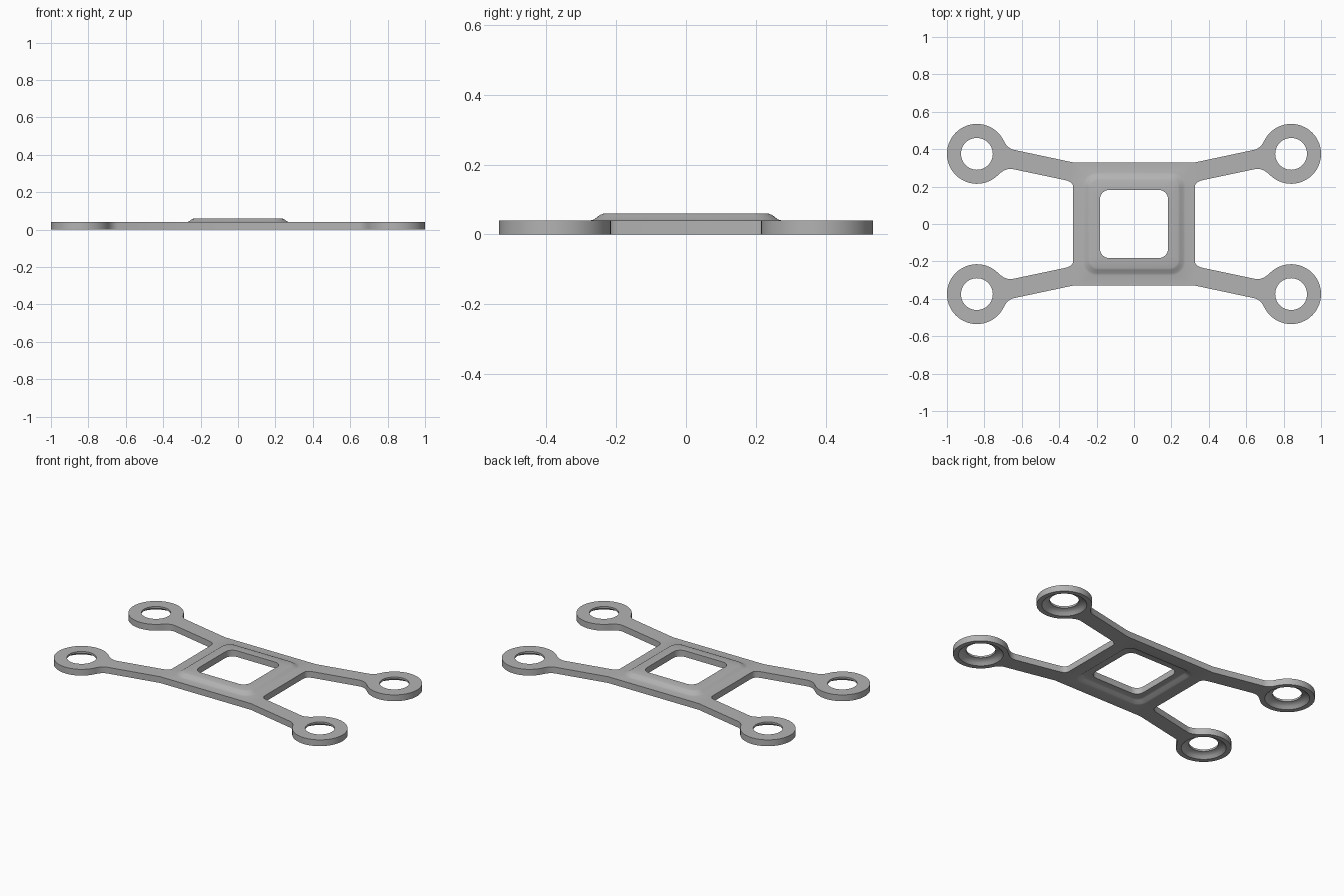
import bpy, bmesh, math
from mathutils import Vector

if "Cube" in bpy.data.objects:
    bpy.data.objects.remove(bpy.data.objects["Cube"])

THICK = 0.04
RING = Vector((0.84, 0.375))
RING_R = 0.16
MIRRORS = [(1, 1), (-1, 1), (-1, -1), (1, -1)]


def arc(center, radius, start, end, steps):
    """Points on an arc, angles in degrees."""
    angles = [math.radians(start + (end - start) * i / steps) for i in range(steps + 1)]
    return [center + radius * Vector((math.cos(a), math.sin(a))) for a in angles]


def fillet(a, corner, b, steps=6):
    """Soft curve from a to b that rounds off the corner."""
    a, c, b = Vector(a), Vector(corner), Vector(b)
    ts = [i / steps for i in range(steps + 1)]
    return [a * (1 - t) ** 2 + c * 2 * t * (1 - t) + b * t * t for t in ts]


def rounded_square(half, radius):
    points = []
    for i, (sx, sy) in enumerate(MIRRORS):
        corner = Vector((sx, sy)) * (half - radius)
        points += arc(corner, radius, 90 * i, 90 * i + 90, 8)
    return points


def frame_outline():
    """One arm with its ring, mirrored to all four corners."""
    pad = arc(RING, RING_R, 225, 515, 56)
    arm = fillet((0.325, 0.195), (0.325, 0.226), (0.37, 0.235))
    arm += fillet((0.645, 0.293), (0.687, 0.302), pad[0])
    arm += pad[1:-1]
    arm += fillet(pad[-1], (0.676, 0.403), (0.64, 0.396))
    arm.append(Vector((0.32, 0.328)))
    points = []
    for sx, sy in MIRRORS:
        part = [Vector((p.x * sx, p.y * sy)) for p in arm]
        points += part if sx * sy > 0 else part[::-1]
    return points


def add_loop(bm, points, z):
    return [bm.verts.new((p.x, p.y, z)) for p in points]


def loft(bm, sections):
    """Join a series of (points, height) loops; return the first and last."""
    loops = [add_loop(bm, points, z) for points, z in sections]
    for a, b in zip(loops, loops[1:]):
        for i in range(len(a)):
            j = (i + 1) % len(a)
            bm.faces.new((a[i], a[j], b[j], b[i]))
    return loops[0], loops[-1]


def fill(bm, loops):
    """Flat face bounded by the first loop, with the others as holes."""
    edges = []
    for loop in loops:
        edges += [bm.edges.get((v, loop[i - 1])) for i, v in enumerate(loop)]
    bmesh.ops.triangle_fill(bm, edges=edges, use_beauty=True, normal=(0, 0, 1))


bm = bmesh.new()
outline = frame_outline()
borders = [loft(bm, [(outline, THICK), (outline, 0)])]

# Motor rings: thin lip on top, dished underneath
dish = [(0.085, THICK), (0.085, 0.028), (0.105, 0.024), (0.117, 0.014), (0.13, 0)]
for sx, sy in MIRRORS:
    center = Vector((RING.x * sx, RING.y * sy))
    borders.append(loft(bm, [(arc(center, r, 0, 360, 48)[:-1], z) for r, z in dish]))

# Raised centre panel with a window, pressed up from below
panel = [(0.275, 0.075, THICK), (0.263, 0.066, 0.043), (0.246, 0.052, 0.056),
         (0.235, 0.045, 0.06), (0.182, 0.05, 0.06), (0.182, 0.05, 0.02),
         (0.215, 0.04, 0.02), (0.226, 0.045, 0.016), (0.243, 0.055, 0.003),
         (0.255, 0.065, 0)]
borders.append(loft(bm, [(rounded_square(h, r), z) for h, r, z in panel]))

# Flat top and underside of the plate
fill(bm, [b[0] for b in borders])
fill(bm, [b[1] for b in borders])
bmesh.ops.recalc_face_normals(bm, faces=bm.faces)

mesh = bpy.data.meshes.new("frame_plate")
bm.to_mesh(mesh)
bm.free()
frame = bpy.data.objects.new("frame_plate", mesh)
bpy.context.collection.objects.link(frame)

# Plain grey finish
grey = bpy.data.materials.new("plain grey")
grey.use_nodes = True
grey.diffuse_color = (0.45, 0.45, 0.45, 1)
grey.node_tree.nodes["Principled BSDF"].inputs["Base Color"].default_value = (0.45, 0.45, 0.45, 1)
mesh.materials.append(grey)

bpy.context.view_layer.objects.active = frame
frame.select_set(True)
bpy.ops.object.shade_smooth_by_angle(angle=math.radians(40))
